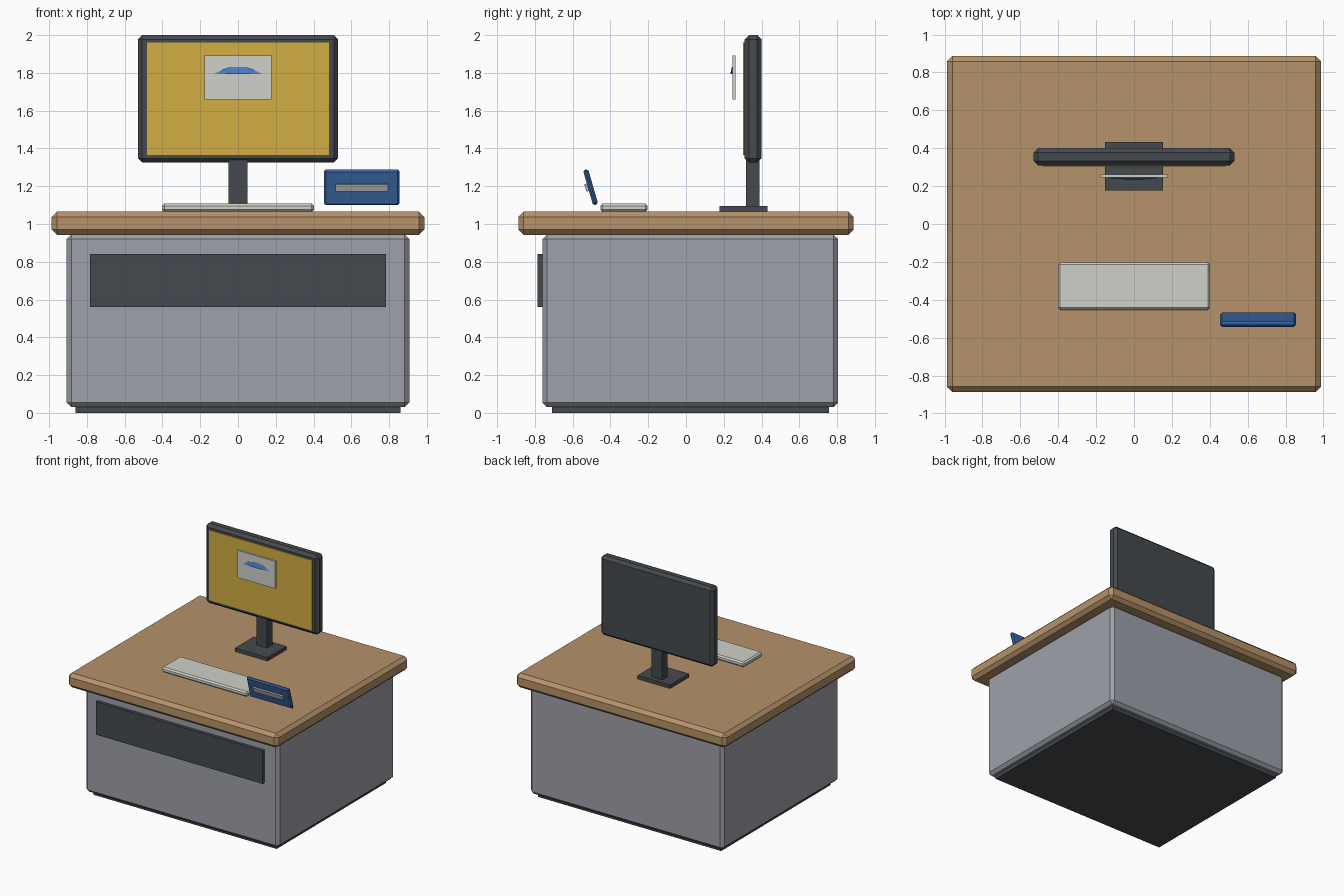
import bpy, bmesh, math
from mathutils import Matrix

if "Cube" in bpy.data.objects:
    bpy.data.objects.remove(bpy.data.objects["Cube"])


def mat(name, r, g, b):
    # sRGB 0-255 to linear
    lin = [((c / 255 + 0.055) / 1.055) ** 2.4 for c in (r, g, b)]
    m = bpy.data.materials.new(name)
    m.diffuse_color = (*lin, 1)
    m.use_nodes = True
    m.node_tree.nodes["Principled BSDF"].inputs["Base Color"].default_value = m.diffuse_color
    return m


WOOD = mat("wood", 182, 146, 106)
GREY = mat("cabinet grey", 158, 161, 170)
DARK = mat("charcoal", 69, 74, 78)
YELLOW = mat("screen yellow", 210, 175, 66)
PALE = mat("off white", 209, 209, 203)
BLUE = mat("blue", 58, 103, 165)
BRIGHT = mat("bright blue", 72, 125, 198)
SILVER = mat("silver", 174, 173, 173)


def finish(name, bm, material):
    me = bpy.data.meshes.new(name)
    bmesh.ops.recalc_face_normals(bm, faces=bm.faces)
    bm.to_mesh(me)
    bm.free()
    me.materials.append(material)
    ob = bpy.data.objects.new(name, me)
    bpy.context.collection.objects.link(ob)
    return ob


def box(name, material, x, y, z, bevel=0, tilt=0, pivot=(0, 0, 0)):
    """Chamfered box from (min, max) ranges, tilted about x at pivot."""
    bm = bmesh.new()
    bmesh.ops.create_cube(bm, size=1)
    for v in bm.verts:
        for i, (lo, hi) in enumerate((x, y, z)):
            v.co[i] = lo + (v.co[i] + 0.5) * (hi - lo)
    if bevel:
        bmesh.ops.bevel(bm, geom=bm.edges[:], offset=bevel, segments=1,
                        affect='EDGES', profile=0.5)
    if tilt:
        bmesh.ops.rotate(bm, verts=bm.verts, cent=pivot,
                         matrix=Matrix.Rotation(tilt, 3, 'X'))
    return finish(name, bm, material)


# Desk
box("plinth", DARK, (-0.86, 0.86), (-0.71, 0.757), (0, 0.06))
box("cabinet", GREY, (-0.907, 0.907), (-0.76, 0.805), (0.03, 0.945), 0.025)
box("desk_top", WOOD, (-0.987, 0.987), (-0.887, 0.887), (0.943, 1.065), 0.028)
box("front_panel", DARK, (-0.783, 0.783), (-0.787, -0.74), (0.56, 0.84))

# Monitor
box("monitor_foot", DARK, (-0.153, 0.153), (0.178, 0.432), (1.06, 1.095))
box("monitor_neck", DARK, (-0.05, 0.05), (0.318, 0.39), (1.08, 1.36))
box("monitor_case", DARK, (-0.53, 0.53), (0.31, 0.4), (1.325, 2.0), 0.023)
box("screen", YELLOW, (-0.483, 0.483), (0.303, 0.312), (1.365, 1.96))

# Floating picture card with a shallow dome on it
box("picture_card", PALE, (-0.178, 0.178), (0.245, 0.262), (1.66, 1.892))
bm = bmesh.new()
rings = []
for r, h in ((1, 0), (0.68, 0.6), (0.33, 1)):
    rings.append([bm.verts.new((0.132 * r * math.cos(a), 0.246 + 0.011 * r * math.sin(a),
                                1.793 + 0.037 * h))
                  for a in (math.tau * k / 12 for k in range(12))])
for lo, hi in zip(rings, rings[1:]):
    for k in range(12):
        n = (k + 1) % 12
        bm.faces.new((lo[k], lo[n], hi[n], hi[k]))
bm.faces.new(rings[0])
bm.faces.new(rings[-1])
finish("picture_dome", bm, BRIGHT)

# Keyboard
box("keyboard", PALE, (-0.402, 0.402), (-0.453, -0.203), (1.064, 1.108), 0.012)

# Leaning sign with a raised strip
lean = math.radians(16)
pivot = (0.655, -0.505, 1.195)
box("sign", BLUE, (0.455, 0.855), (-0.519, -0.491), (1.0975, 1.2925), 0.01, lean, pivot)
box("sign_strip", SILVER, (0.515, 0.795), (-0.533, -0.515), (1.178, 1.219), 0, lean, pivot)
